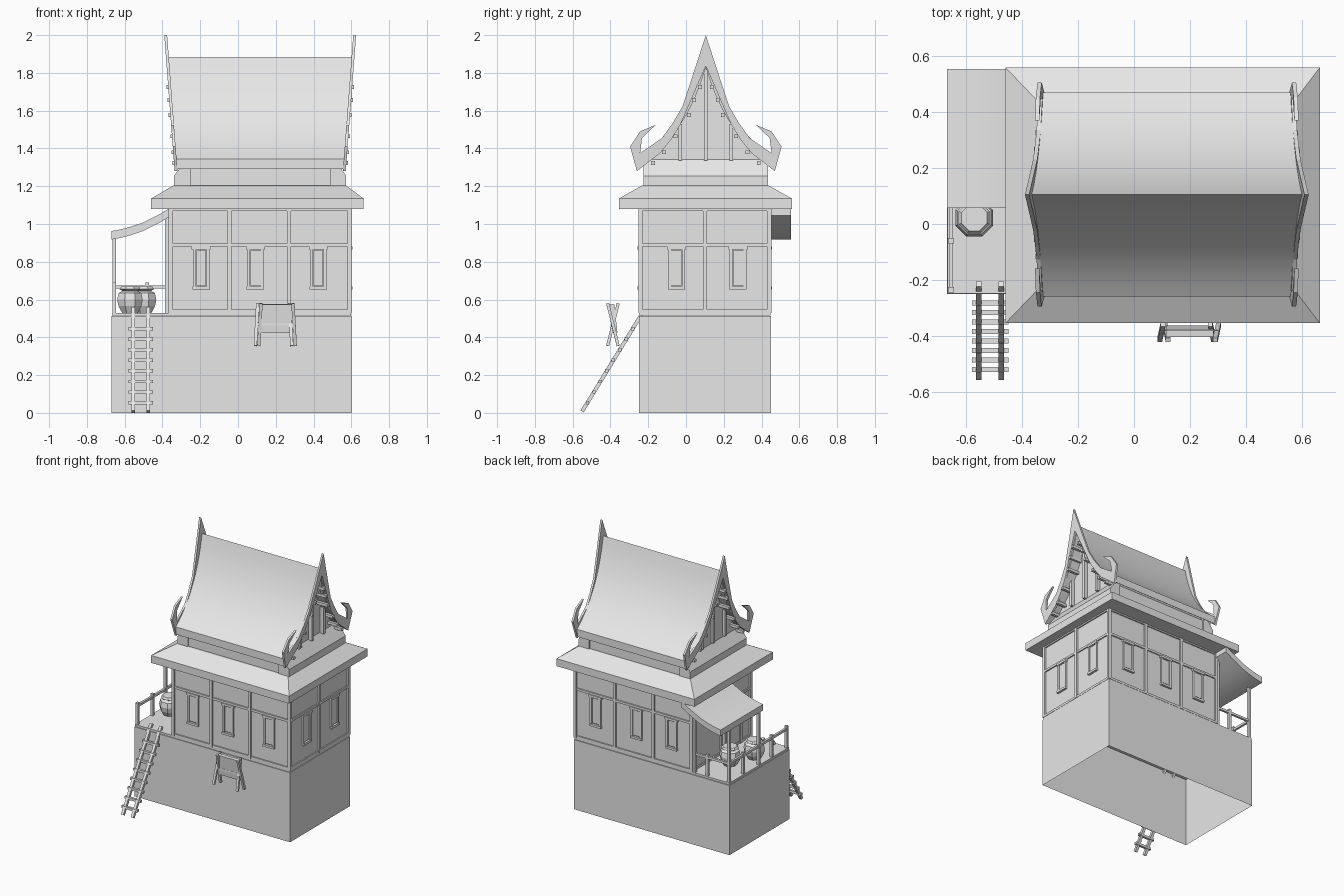
import bpy, bmesh, math
from mathutils import Vector, Matrix

start_cube = bpy.data.objects.get("Cube")
if start_cube:
    bpy.data.objects.remove(start_cube)

GREY = (0.8, 0.8, 0.8, 1)
clay = bpy.data.materials.new("plain_grey")
clay.use_nodes = True
clay.diffuse_color = GREY
clay.node_tree.nodes["Principled BSDF"].inputs["Base Color"].default_value = GREY


def finish(name, bm, smooth=False):
    bmesh.ops.recalc_face_normals(bm, faces=bm.faces)
    mesh = bpy.data.meshes.new(name)
    bm.to_mesh(mesh)
    bm.free()
    mesh.materials.append(clay)
    obj = bpy.data.objects.new(name, mesh)
    bpy.context.collection.objects.link(obj)
    if smooth:
        bpy.ops.object.select_all(action='DESELECT')
        obj.select_set(True)
        bpy.context.view_layer.objects.active = obj
        bpy.ops.object.shade_smooth_by_angle(angle=math.radians(30))
    return obj


def loft(name, rings, bottom=True, smooth=False, warp=None):
    """Skin between matching rings of points and cap the ends."""
    bm = bmesh.new()
    rows = [[bm.verts.new(p) for p in ring] for ring in rings]
    n = len(rows[0])
    for low, high in zip(rows, rows[1:]):
        for i in range(n):
            j = (i + 1) % n
            bm.faces.new((low[i], low[j], high[j], high[i]))
    if bottom:
        bm.faces.new(rows[0][::-1])
    bm.faces.new(rows[-1])
    if warp:
        for v in bm.verts:
            warp(v.co)
    return finish(name, bm, smooth)


def rect(x0, x1, y0, y1, z):
    return [(x0, y0, z), (x1, y0, z), (x1, y1, z), (x0, y1, z)]


def box(name, x0, x1, y0, y1, z0, z1, bottom=True):
    return loft(name, [rect(x0, x1, y0, y1, z0), rect(x0, x1, y0, y1, z1)], bottom)


def prism(name, axis, outline, a, b, **options):
    place = (lambda t, p, q: (t, p, q)) if axis == 'x' else (lambda t, p, q: (p, t, q))
    return loft(name, [[place(t, p, q) for p, q in outline] for t in (a, b)], **options)


def beam(name, start, end, w, d):
    """Square bar between two points, w along x and d across it."""
    start, end = Vector(start), Vector(end)
    run = end - start
    obj = box(name, -w / 2, w / 2, -d / 2, d / 2, 0, run.length)
    obj.matrix_world = Matrix.Translation(start) @ Vector((0, 0, 1)).rotation_difference(run).to_matrix().to_4x4()
    return obj


# Raised base, open underneath, and the floor
box("base", -.67, .6, -.25, .45, 0, .513, bottom=False)
box("floor", -.668, .597, -.248, .447, .515, .53)

# House walls
WX0, WX1, WY0, WY1 = -.355, .59, -.24, .44
box("walls", WX0, WX1, WY0, WY1, .53, 1.09)


def window(name, at, put):
    put(name + "_head", at - .05, at + .05, .865, .882, .016)
    put(name + "_sill", at - .046, at + .046, .652, .668, .016)
    for side in (-1, 1):
        mid = at + side * .036
        put(name + "_jamb", mid - .008, mid + .008, .668, .865, .012)
    put(name + "_shutter", at - .026, at + .026, .675, .86, .008)


def dress_wall(name, turn, origin, length, posts, windows):
    """Timber frame and windows, set out along one wall."""
    frame = Matrix.Translation(origin) @ Matrix.Rotation(math.radians(turn), 4, 'Z')

    def put(part, u0, u1, z0, z1, out):
        box(part, u0, u1, -out, .005, z0, z1).matrix_world = frame

    for u in posts:
        put(name + "_post", u - .01, u + .01, .53, 1.09, .012)
    for z in (.53, .88, 1.07):
        put(name + "_rail", 0, length, z, z + .017, .009)
    for u in windows:
        window(name + "_window", u, put)
    return put


LX, LY = WX1 - WX0, WY1 - WY0
long_posts, long_windows = (0, .31, .625, LX), (.16, .447, .78)
dress_wall("front", 0, (WX0, WY0, 0), LX, long_posts, long_windows)
dress_wall("left", 90, (WX1, WY0, 0), LY, (0, LY / 2, LY), (.19, .515))
dress_wall("back", 180, (WX1, WY1, 0), LX, [LX - u for u in long_posts], [LX - u for u in long_windows])
put = dress_wall("right", -90, (WX0, WY1, 0), LY, (0, LY / 2, LY), ())
# Doorway onto the porch
for u in (.39, .56):
    put("door_jamb", u - .01, u + .01, .53, .88, .014)
put("door_leaf", .4, .55, .53, .87, .006)

# Lower hipped roof
EAVE = (-.46, .665, -.355, .56)
loft("lower_roof", [rect(*EAVE, 1.08), rect(*EAVE, 1.135), rect(-.34, .57, -.23, .435, 1.205)])

# Main curved roof, flaring outwards towards the ridge
RIDGE_Y, MID_X = .105, .1175
SEGMENTS = 14


def flare(co):
    co.x += math.copysign(.076 * (co.z - 1.28), co.x - MID_X)


def roof_point(t, drop=0):
    a, b, c = (1 - t) ** 2, 2 * t * (1 - t), t * t
    return (a * RIDGE_Y + c * -.26, a * 1.885 + b * 1.52 + c * 1.345 - drop)


def mirrored(half):
    """Close a half outline, given from the ridge down, across the ridge."""
    return half + [(2 * RIDGE_Y - y, z) for y, z in reversed(half) if abs(y - RIDGE_Y) > .001]


top = [roof_point(i / SEGMENTS) for i in range(SEGMENTS + 1)]
under = [roof_point(i / SEGMENTS, .055) for i in range(SEGMENTS + 1)]


def far(points):
    return [(2 * RIDGE_Y - y, z) for y, z in points]


prism("main_roof", 'x', top + under[::-1] + far(under[1:]) + far(top[:0:-1]),
      -.322, .557, smooth=True, warp=flare)

# Upper walls filling the gable
gable = [p for p in under if p[0] > -.215] + [(-.215, 1.31), (-.215, 1.2)]
prism("upper_walls", 'x', mirrored(gable), -.285, .51)

# Gable trim, built alike at both ends
barge = [(.105, 2), (.03, 1.77), (-.02, 1.62), (-.07, 1.535), (-.127, 1.455), (-.243, 1.375),
         (-.233, 1.455), (-.16, 1.525), (-.243, 1.49), (-.296, 1.41), (-.26, 1.28),
         (-.137, 1.375), (-.08, 1.445), (-.03, 1.525), (.02, 1.64), (.063, 1.74)]
barge = barge + [(RIDGE_Y, 1.836)] + far(barge[:0:-1])
purlins = [(-.175, 1.323), (-.116, 1.38), (-.055, 1.465), (.016, 1.577), (.042, 1.656), (.074, 1.725)]
for end, s in (("left", 1), ("right", -1)):
    def span(a, b):
        return sorted((MID_X + s * a, MID_X + s * b))

    prism(end + "_bargeboard", 'x', barge, *span(.438, .453), warp=flare)
    skirt = [(.37, 1.2), (.4555, 1.2), (.4555, 1.255), (.38, 1.36), (.37, 1.36)]
    prism(end + "_gable_skirt", 'y', [(MID_X + s * x, z) for x, z in skirt], -.225, .435)
    for y, z_top in ((-.03, 1.53), (RIDGE_Y, 1.82), (.24, 1.53)):
        box(end + "_gable_batten", *span(.385, .42), y - .01, y + .01, 1.335, z_top)
    for y, z in purlins + far(purlins):
        reach = .45 + .076 * (z - 1.28)
        box(end + "_purlin", *span(.38, reach + .012), y - .01, y + .01, z - .01, z + .01)

# Porch roof
porch = [(-.67, .963), (-.62, .972), (-.57, .985), (-.51, 1.005), (-.455, 1.032), (-.41, 1.055), (-.35, 1.09)]
prism("porch_roof", 'y', porch + [(x, z - .045) for x, z in reversed(porch)], .058, .555, smooth=True)


# Porch posts and railing
def porch_post(x, y, height):
    box("porch_post", x - .01, x + .01, y - .01, y + .01, .53, height)


for y, height in ((-.235, .69), (-.06, .69), (.09, .93), (.27, .69), (.435, .93)):
    porch_post(-.655, y, height)
for x, y, height in ((-.48, .435, .69), (-.377, .435, 1.04), (-.377, .09, 1.04)):
    porch_post(x, y, height)
box("side_rail", -.663, -.647, -.235, .435, .658, .675)
box("back_rail", -.655, -.36, .427, .443, .658, .675)

# Water jars, eight sided
jar_profile = ((.045, .53), (.066, .565), (.073, .6), (.065, .635), (.042, .645), (.06, .655), (.05, .668))
for x, y in ((-.572, .022), (-.5, .2)):
    rings = []
    for r, z in jar_profile:
        angles = [math.radians(22.5 + 45 * i) for i in range(8)]
        rings.append([(x + r * math.cos(a), y + r * math.sin(a), z) for a in angles])
    loft("water_jar", rings)

# Ladder
foot, head = Vector((0, -.55, .008)), Vector((0, -.215, .555))
for x in (-.555, -.475):
    side = Vector((x, 0, 0))
    beam("ladder_side", foot + side, head + side, .02, .02)
RUNGS = 8
for i in range(RUNGS):
    p = foot.lerp(head, .085 + .715 * i / (RUNGS - 1))
    box("ladder_rung", -.58, -.45, p.y - .009, p.y + .009, p.z - .009, p.z + .009)

# Cross-legged stand with a hanging panel
for x, lean in ((.107, .012), (.288, -.012)):
    for s in (-1, 1):
        shift = s * .009
        beam("stand_leg", (x - lean / 2 + shift, -.387 + s * .028, .355),
             (x + lean / 2 + shift, -.387 - s * .028, .58), .017, .016)
beam("stand_panel", (.2, -.375, .425), (.2, -.392, .575), .17, .024)
beam("stand_bar", (.1, -.387, .47), (.3, -.387, .47), .014, .014)
